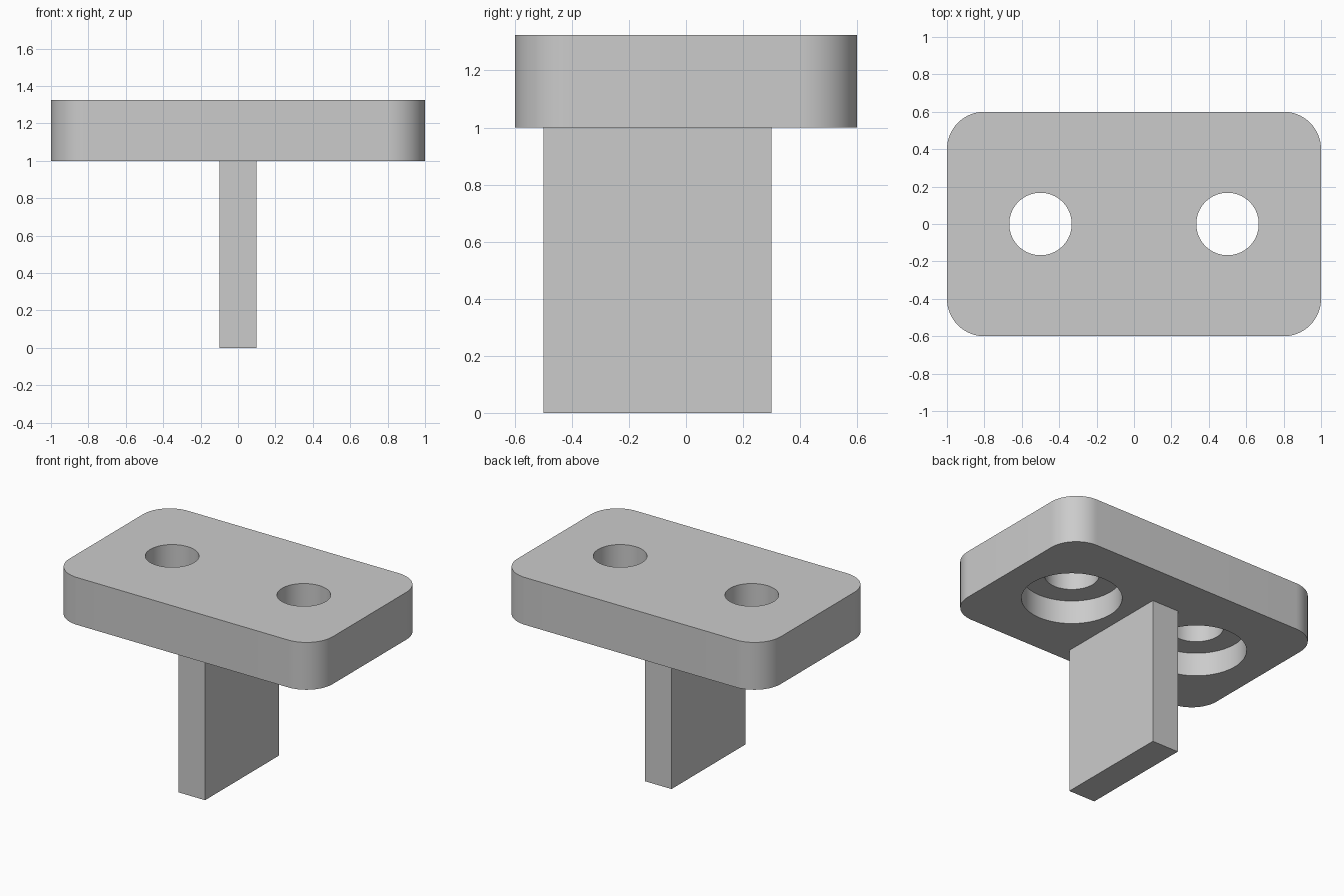
import bpy, bmesh

if "Cube" in bpy.data.objects:
    bpy.data.objects.remove(bpy.data.objects["Cube"], do_unlink=True)

BOTTOM, TOP = 1.0, 1.325
HOLE_X = 0.5

grey = bpy.data.materials.new("plain grey")
grey.use_nodes = True
colour = (0.6, 0.6, 0.6, 1)
grey.diffuse_color = colour
grey.node_tree.nodes["Principled BSDF"].inputs["Base Color"].default_value = colour


def box(name, x, y, z):
    """Box from three (low, high) ranges."""
    bm = bmesh.new()
    bmesh.ops.create_cube(bm, size=1)
    for v in bm.verts:
        v.co = [r[0] if c < 0 else r[1] for c, r in zip(v.co, (x, y, z))]
    mesh = bpy.data.meshes.new(name)
    bm.to_mesh(mesh)
    bm.free()
    obj = bpy.data.objects.new(name, mesh)
    bpy.context.collection.objects.link(obj)
    mesh.materials.append(grey)
    return obj


def drill(target, name, x, radius, low, high):
    """Cut a round vertical hole out of the target."""
    bpy.ops.mesh.primitive_cylinder_add(vertices=64, radius=radius, depth=high - low,
                                        location=(x, 0, (low + high) / 2))
    cutter = bpy.context.object
    cutter.name = name
    cutter.data.materials.append(grey)
    cutter.hide_render = True
    cutter.hide_set(True)
    cut = target.modifiers.new(name, "BOOLEAN")
    cut.operation = "DIFFERENCE"
    cut.solver = "EXACT"
    cut.object = cutter
    return cutter


# Plate with rounded upright corners
plate = box("mounting_plate", (-1, 1), (-0.6, 0.6), (BOTTOM, TOP))
bm = bmesh.new()
bm.from_mesh(plate.data)
upright = [e for e in bm.edges if abs(e.verts[0].co.z - e.verts[1].co.z) > 0.1]
bmesh.ops.bevel(bm, geom=upright, offset=0.2, segments=16, profile=0.5, affect="EDGES")
bm.to_mesh(plate.data)
bm.free()

# Screw holes, widened from below
cutters = []
for side, x in (("right", -HOLE_X), ("left", HOLE_X)):
    cutters.append(drill(plate, side + "_hole_cutter", x, 0.167, BOTTOM - 0.1, TOP + 0.1))
    cutters.append(drill(plate, side + "_recess_cutter", x, 0.31, BOTTOM - 0.1, BOTTOM + 0.16))

# Apply the cuts and smooth the round walls
bpy.ops.object.select_all(action="DESELECT")
plate.select_set(True)
bpy.context.view_layer.objects.active = plate
for modifier in list(plate.modifiers):
    bpy.ops.object.modifier_apply(modifier=modifier.name)
for cutter in cutters:
    bpy.data.objects.remove(cutter, do_unlink=True)
bpy.ops.object.shade_smooth_by_angle(angle=0.5)

# Upright tab under the plate, set toward the front
box("tab", (-0.1, 0.1), (-0.5, 0.3), (0, BOTTOM))
